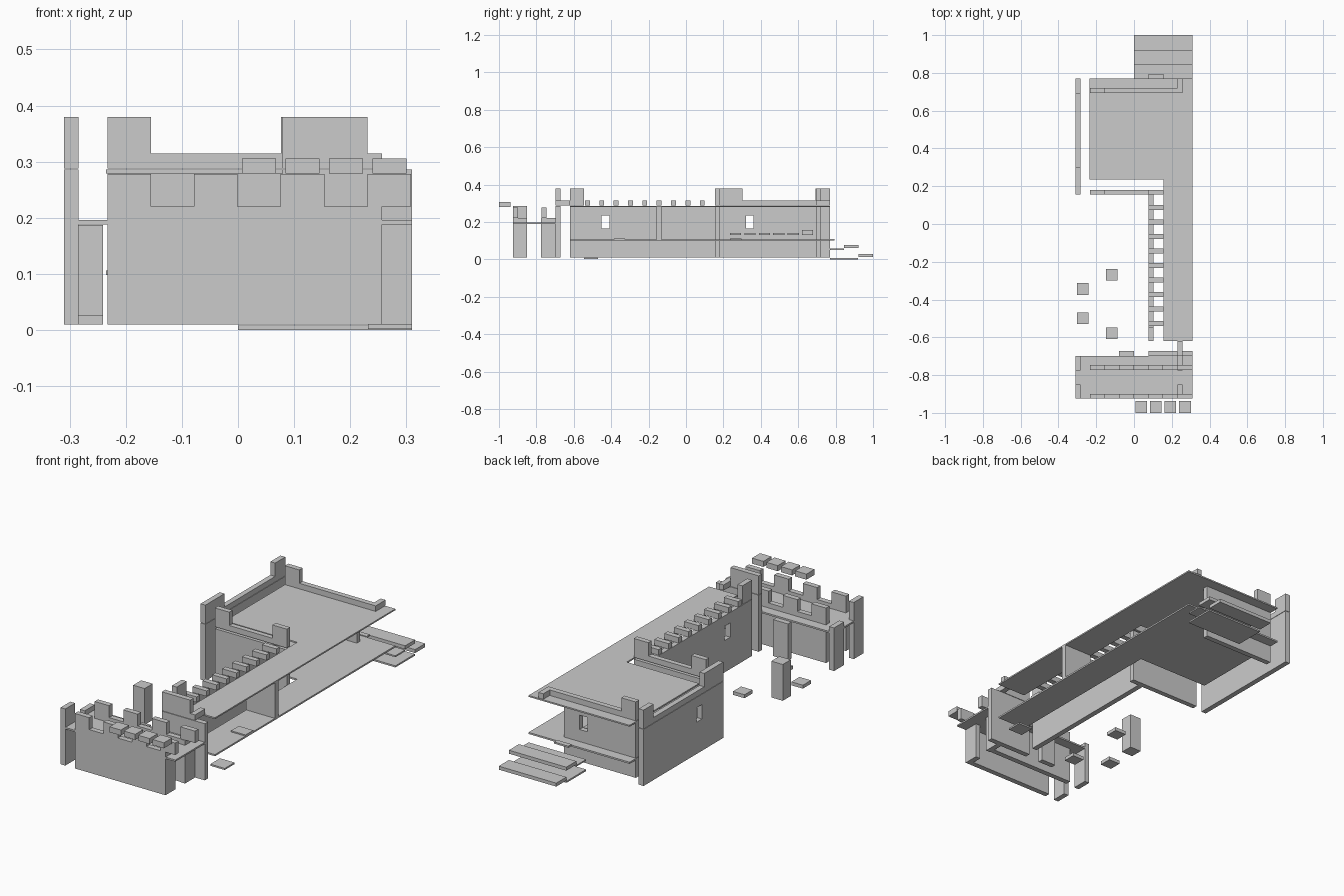
import bpy

if "Cube" in bpy.data.objects:
    bpy.data.objects.remove(bpy.data.objects["Cube"])

stone = bpy.data.materials.new("light grey stone")
stone.diffuse_color = (0.6, 0.6, 0.6, 1)
stone.use_nodes = True
stone.node_tree.nodes["Principled BSDF"].inputs["Base Color"].default_value = stone.diffuse_color


def extrude(name, outline, z0, z1):
    """Vertical prism over a flat counter-clockwise outline."""
    n = len(outline)
    verts = [(x, y, z0) for x, y in outline] + [(x, y, z1) for x, y in outline]
    faces = [tuple(range(n))[::-1], tuple(range(n, 2 * n))]
    faces += [(i, (i + 1) % n, n + (i + 1) % n, n + i) for i in range(n)]
    mesh = bpy.data.meshes.new(name)
    mesh.from_pydata(verts, [], faces)
    mesh.materials.append(stone)
    ob = bpy.data.objects.new(name, mesh)
    bpy.context.collection.objects.link(ob)
    return ob


def box(name, x0, x1, y0, y1, z0, z1):
    return extrude(name, [(x0, y0), (x1, y0), (x1, y1), (x0, y1)], z0, z1)


def cut_window(wall, x0, x1, y0, y1):
    """Arrow slit through a wall."""
    cutter = box(wall.name + "_cutter", x0, x1, y0, y1, 0.165, 0.235)
    cutter.hide_render = True
    cutter.hide_viewport = True
    mod = wall.modifiers.new("window", 'BOOLEAN')
    mod.operation = 'DIFFERENCE'
    mod.solver = 'EXACT'
    mod.object = cutter


BASE, WALL, ROOF, PAR, TOP = 0.01, 0.279, 0.288, 0.315, 0.38

# floor and roof slabs, L-shaped over the keep and the corridor
ell = [(0.155, -0.62), (0.31, -0.62), (0.31, 0.77), (-0.235, 0.77), (-0.235, 0.235), (0.155, 0.235)]
extrude("middle_floor", ell, 0.098, 0.106)
extrude("roof_slab", ell, WALL, 0.286)

# keep, left wall
keep_left = box("keep_left_wall", -0.31, -0.284, 0.155, 0.77, BASE, 0.286)
cut_window(keep_left, -0.35, -0.25, 0.32, 0.362)
box("keep_left_parapet", -0.31, -0.284, 0.302, 0.692, ROOF, PAR)
box("keep_left_front_merlon", -0.31, -0.284, 0.155, 0.302, ROOF, TOP)
box("keep_left_back_merlon", -0.31, -0.284, 0.692, 0.77, ROOF, TOP)

# keep, front wall
box("keep_front_wall", -0.233, 0.155, 0.155, 0.18, BASE, WALL)
box("keep_front_parapet", -0.155, 0.078, 0.155, 0.18, ROOF, PAR)
for i, x in enumerate((-0.233, 0.077)):
    box(f"keep_front_merlon_{i}", x, x + 0.078, 0.155, 0.18, ROOF, TOP)

# keep, back wall
keep_back = box("keep_back_wall", -0.233, 0.155, 0.694, 0.72, BASE, WALL)
cut_window(keep_back, 0.028, 0.07, 0.65, 0.75)
box("keep_back_parapet", -0.155, 0.257, 0.694, 0.72, ROOF, PAR)
box("keep_back_merlon", -0.233, -0.155, 0.694, 0.72, ROOF, TOP)
box("keep_back_parapet_return", 0.231, 0.257, 0.72, 0.77, ROOF, PAR)

# row of low blocks inside the keep
for i in range(6):
    y = 0.235 + 0.077 * i
    box(f"keep_block_{i}", 0.02, 0.08, y, y + 0.06, 0.13, 0.158 if i == 5 else 0.142)
box("keep_block_plate", 0.02, 0.08, 0.235, 0.297, 0.106, 0.112)

# corridor, left wall with small teeth
corridor = box("corridor_left_wall", 0.078, 0.104, -0.62, 0.155, BASE, 0.286)
cut_window(corridor, 0.05, 0.13, -0.453, -0.41)
box("corridor_corner_merlon", 0.078, 0.104, -0.62, -0.545, ROOF, TOP)
for i in range(9):
    y = -0.54 + 0.0767 * i
    box(f"corridor_tooth_{i}", 0.078, 0.155, y, y + 0.026, ROOF, PAR)
box("corridor_cross_wall", 0.155, 0.31, -0.158, -0.132, 0.106, WALL)

# corridor, front end
box("corridor_front_wall", 0.078, 0.31, -0.698, -0.672, BASE, 0.286)
box("corridor_front_merlon", 0.078, 0.231, -0.698, -0.672, ROOF, TOP)
box("corridor_front_parapet", 0.231, 0.257, -0.698, -0.62, ROOF, PAR)

# floor plates
box("corridor_plate", 0.232, 0.31, -0.385, -0.325, 0.106, 0.112)
box("corridor_ground_plate", 0.232, 0.31, -0.545, -0.47, 0.002, 0.01)
box("keep_doorstep", 0.078, 0.155, 0.77, 0.795, 0.102, 0.11)

# back stairs
box("stair_ground_plate", 0, 0.31, 0.77, 0.92, 0, 0.008)
box("stair_top_plate", 0, 0.31, 0.77, 0.845, 0.05, 0.057)
box("stair_middle_plank", 0, 0.31, 0.845, 0.922, 0.06, 0.077)
box("stair_bottom_plank", 0, 0.31, 0.922, 1.0, 0.012, 0.029)

# gatehouse platform, front and back walls with merlons
box("gate_platform", -0.31, 0.31, -0.925, -0.698, 0.188, 0.196)
for side, y in (("front", -0.925), ("back", -0.772)):
    box(f"gate_{side}_wall", -0.233, 0.257, y, y + 0.026, BASE, 0.22)
    for i in range(4):
        x = -0.233 + 0.1545 * i
        box(f"gate_{side}_merlon_{i}", x, x + 0.078, y, y + 0.026, 0.22, 0.278)

# gatehouse side piers, with gaps between them
for side, x in (("left", -0.31), ("right", 0.231)):
    top = 0.286 if side == "left" else 0.22
    box(f"gate_{side}_front_pier", x, x + 0.026, -0.925, -0.85, BASE, top)
    box(f"gate_{side}_back_pier", x, x + 0.026, -0.775, -0.698, BASE, 0.22)
box("gate_rear_pier", -0.08, 0.0, -0.698, -0.672, BASE, 0.188)

# loose blocks in front of the gatehouse
for i in range(4):
    x = 0.007 + 0.0775 * i
    box(f"loose_block_{i}", x, x + 0.061, -1.0, -0.938, 0.279, 0.306)

# courtyard pillar and stones
box("courtyard_pillar", -0.303, -0.241, -0.375, -0.313, BASE, 0.187)
for i, (x, y) in enumerate(((-0.303, -0.53), (-0.149, -0.3), (-0.149, -0.61))):
    box(f"courtyard_stone_{i}", x, x + 0.062, y, y + 0.062, BASE, 0.027)
